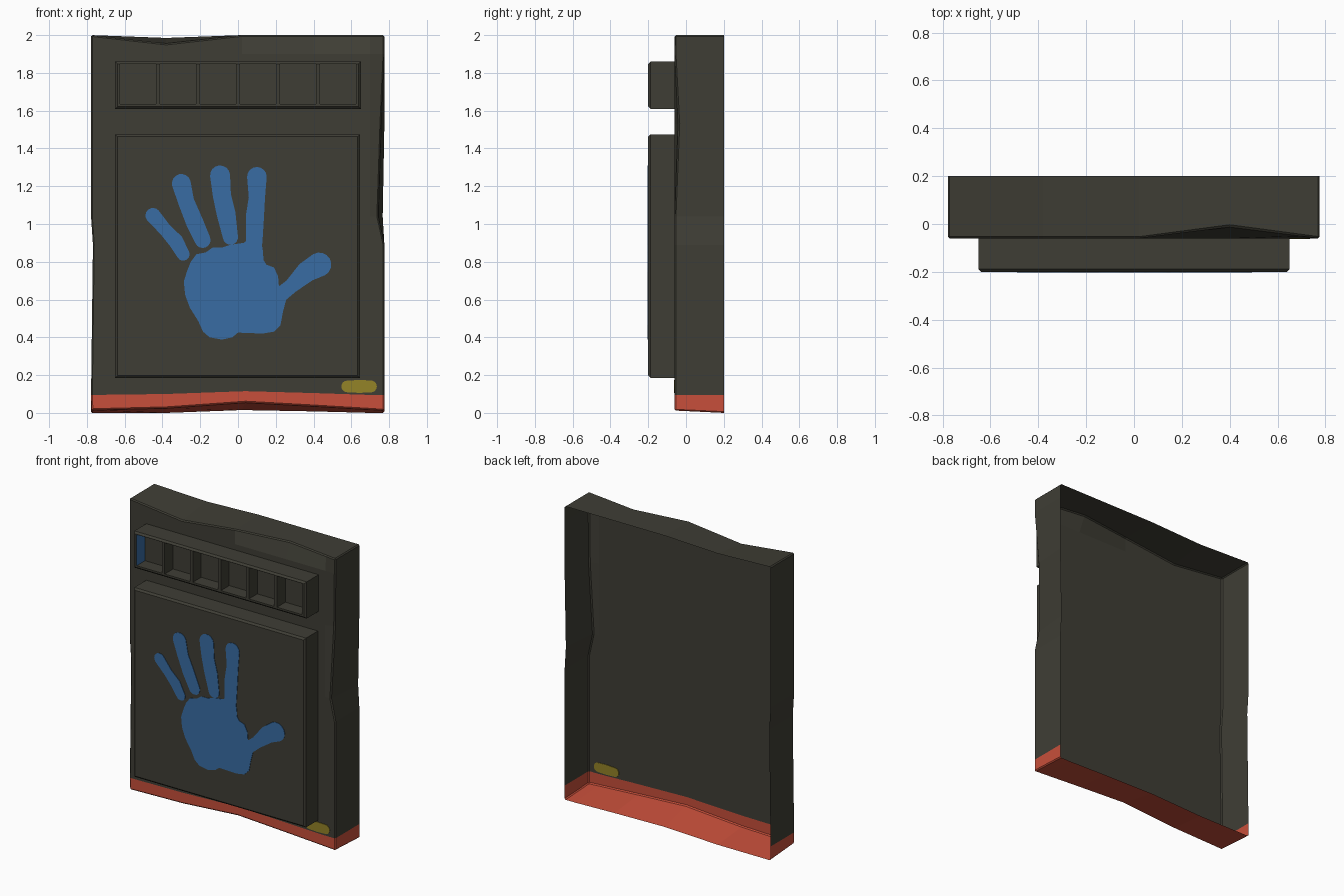
import bpy, bmesh, math
from mathutils import Vector

if "Cube" in bpy.data.objects:
    bpy.data.objects.remove(bpy.data.objects["Cube"])


def material(name, rgb):
    m = bpy.data.materials.new(name)
    m.diffuse_color = [(c / 255) ** 2.2 for c in rgb] + [1]
    m.use_nodes = True
    m.node_tree.nodes["Principled BSDF"].inputs["Base Color"].default_value = m.diffuse_color
    return m


DARK = material("dark_grey", (65, 64, 56))
RED = material("rust_red", (198, 80, 61))
BLUE = material("blue", (59, 108, 162))
YELLOW = material("mustard", (146, 130, 44))


def finish(bm, name, mats):
    mesh = bpy.data.meshes.new(name)
    bmesh.ops.recalc_face_normals(bm, faces=bm.faces)
    bm.to_mesh(mesh)
    bm.free()
    for m in mats:
        mesh.materials.append(m)
    obj = bpy.data.objects.new(name, mesh)
    bpy.context.collection.objects.link(obj)
    return obj


# Dented sheet-metal casing, open at the back
def casing():
    xs = [-.778, -.38, .02, .4, .7, .775]
    zs = [0, .095, .89, 1.04, 1.53, 1.9, 2]
    nx, nz = len(xs) - 1, len(zs) - 1
    front_dents = {
        (0, 0): (-.775, -.06, .015), (1, 0): (-.38, -.06, .025),
        (2, 0): (.04, -.06, .055), (3, 0): (.4, -.06, .035),
        (4, 0): (.7, -.06, .017), (5, 0): (.775, -.06, .012),
        (1, 1): (-.38, -.06, .1), (2, 1): (.04, -.06, .115), (3, 1): (.4, -.06, .105),
        (0, 2): (-.768, -.06, .89), (5, 3): (.742, -.06, 1.04),
        (5, 4): (.758, -.04, 1.53), (1, 6): (-.38, -.06, 1.955),
        (3, 6): (.4, -.01, 2), (4, 6): (.7, -.05, 2),
    }
    back_dents = {(2, 0): (.02, .2, .015), (3, 0): (.4, .2, .008),
                  (0, 2): (-.768, .2, .89), (5, 3): (.766, .2, 1.04),
                  (1, 6): (-.38, .2, 1.985)}
    bm = bmesh.new()
    front = {(i, j): bm.verts.new(front_dents.get((i, j), (xs[i], -.06, zs[j])))
             for i in range(nx + 1) for j in range(nz + 1)}
    for i in range(nx):
        for j in range(nz):
            f = bm.faces.new([front[i, j], front[i + 1, j], front[i + 1, j + 1], front[i, j + 1]])
            f.material_index = int(j == 0)
    # side walls follow the rim back to y = 0.2
    rim = ([(i, 0) for i in range(nx)] + [(nx, j) for j in range(nz)]
           + [(i, nz) for i in range(nx, 0, -1)] + [(0, j) for j in range(nz, 0, -1)])
    back = {k: bm.verts.new(back_dents.get(k, (xs[k[0]], .2, zs[k[1]]))) for k in rim}
    for a, b in zip(rim, rim[1:] + rim[:1]):
        f = bm.faces.new([front[a], back[a], back[b], front[b]])
        f.material_index = int(a[1] + b[1] <= 1)
    obj = finish(bm, "casing", [DARK, RED])
    bev = obj.modifiers.new("edge", 'BEVEL')
    bev.width, bev.segments = .007, 1
    bev.limit_method, bev.angle_limit = 'ANGLE', math.radians(50)


# Raised block on the front, optionally with pockets sunk into every odd cell
def raised_block(name, xs, zs, pockets=False, y0=-.2, y1=-.06, floor=-.11):
    bm = bmesh.new()
    nx, nz = len(xs), len(zs)
    v = {(i, j): bm.verts.new((xs[i], y0, zs[j])) for i in range(nx) for j in range(nz)}
    cells = []
    for i in range(nx - 1):
        for j in range(nz - 1):
            f = bm.faces.new([v[i, j], v[i + 1, j], v[i + 1, j + 1], v[i, j + 1]])
            if pockets and i % 2 and j % 2:
                cells.append(f)
    outline = [e for e in bm.edges if e.is_boundary]
    sides = bmesh.ops.extrude_edge_only(bm, edges=outline)["geom"]
    for s in sides:
        if isinstance(s, bmesh.types.BMVert):
            s.co.y = y1
    rim = [e for e in bm.edges if len(e.link_faces) == 2 and all(abs(q.co.y - y0) < 1e-5 for q in e.verts)
           and any(abs(f.calc_center_median().y - y0) > .01 for f in e.link_faces)]
    if cells:
        for f in cells:
            top = bmesh.ops.extrude_face_region(bm, geom=[f])["geom"]
            for s in top:
                if isinstance(s, bmesh.types.BMVert):
                    s.co.y = floor
        bmesh.ops.delete(bm, geom=[f for f in cells if f.is_valid], context='FACES_ONLY')
    bmesh.ops.bevel(bm, geom=rim, offset=.012, segments=1, affect='EDGES', clamp_overlap=True)
    # left wall of the first pocket is blue
    if cells:
        for f in bm.faces:
            c = f.calc_center_median()
            if abs(c.x - xs[1]) < .002 and y0 + .02 < c.y < floor - .01:
                f.material_index = 1
    return finish(bm, name, [DARK, BLUE])


# Thin painted plate from an outline in x, z
def plate(name, outline, mat, y0, y1):
    bm = bmesh.new()
    face = bm.faces.new([bm.verts.new((x, y0, z)) for x, z in outline])
    geom = bmesh.ops.extrude_face_region(bm, geom=[face])["geom"]
    for s in geom:
        if isinstance(s, bmesh.types.BMVert):
            s.co.y = y1
    if face.is_valid is False or len(bm.faces) == len(outline) + 1:
        bm.faces.new([e for e in bm.verts if abs(e.co.y - y0) < 1e-6])
    finish(bm, name, [mat])


# Round-ended stroke of varying width through (x, z, radius) points
def stroke(points, steps=8):
    p = [Vector(q[:2]) for q in points]
    r = [q[2] for q in points]
    n = len(p)
    left, right = [], []
    for k in range(1, n - 1):
        d = (p[k + 1] - p[k - 1]).normalized()
        side = Vector((-d.y, d.x)) * r[k]
        left.append(p[k] + side)
        right.append(p[k] - side)

    def cap(c, rad, d):
        a = math.atan2(d.y, d.x)
        return [c + rad * Vector((math.cos(a + t), math.sin(a + t)))
                for t in [math.pi * (s / steps - .5) for s in range(steps + 1)]]
    return right + cap(p[-1], r[-1], p[-1] - p[-2]) + left[::-1] + cap(p[0], r[0], p[0] - p[1])


casing()
raised_block("main_panel", [-.65, .645], [.185, 1.475])

# Tray with six pockets
cols = [-.65]
for k in range(6):
    left = -.624 + k * .2116
    cols += [left, left + .19]
raised_block("pocket_tray", cols + [.65], [1.61, 1.634, 1.846, 1.86], pockets=True)

# Handprint
palm = [(-.25, .8), (-.22, .84), (-.17, .85), (-.135, .875), (-.085, .875), (-.04, .89),
        (.03, .9), (.05, .915), (.125, .9), (.132, .855), (.135, .81), (.15, .785),
        (.19, .77), (.212, .725), (.217, .665), (.255, .655), (.258, .61), (.238, .535),
        (.225, .465), (.19, .43), (.13, .42), (0, .425), (-.03, .4), (-.085, .388),
        (-.15, .4), (-.185, .43), (-.21, .485), (-.255, .557), (-.28, .625),
        (-.287, .695), (-.27, .75)]
fingers = {
    "little_finger": [(-.45, 1.045, .04), (-.386, .97, .034), (-.33, .91, .04), (-.29, .84, .034)],
    "ring_finger": [(-.3, 1.215, .05), (-.275, 1.12, .043), (-.23, 1.01, .046), (-.187, .915, .042)],
    "middle_finger": [(-.095, 1.257, .053), (-.085, 1.15, .048), (-.063, 1.055, .05), (-.04, .93, .04)],
    "index_finger": [(.1, 1.25, .052), (.1, 1.14, .043), (.09, 1.045, .048), (.085, .9, .044)],
    "thumb": [(.43, .785, .064), (.36, .745, .055), (.28, .67, .038), (.23, .63, .04)],
}
plate("palm", palm, BLUE, -.2, -.203)
for name, pts in fingers.items():
    plate(name, stroke(pts), BLUE, -.2, -.203)

# Small mustard mark, seen from both sides of the sheet
plate("corner_mark", stroke([(.578, .14, .031), (.64, .14, .034), (.703, .14, .032)]), YELLOW, -.0635, -.0565)
